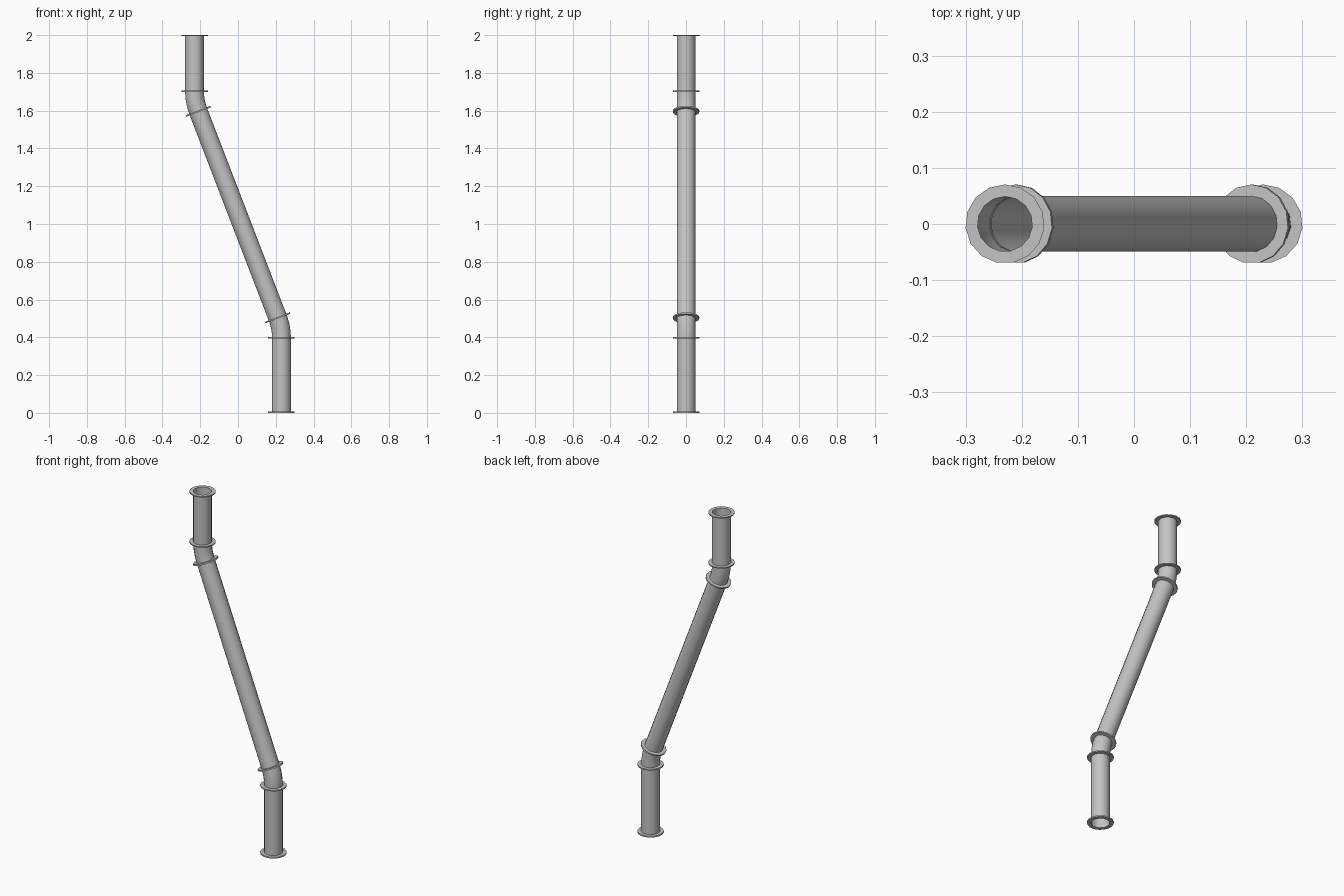
import bpy
import bmesh
import math
from mathutils import Vector

if "Cube" in bpy.data.objects:
    bpy.data.objects.remove(bpy.data.objects["Cube"], do_unlink=True)

SIDES = 15
PIPE_R, FLANGE_R, HOLE_R = 0.05, 0.0705, 0.049
OFFSET = 0.23            # sideways distance of the upright pipes
LOW, HIGH = 0.397, 1.703  # where the bends begin
TILT = math.radians(21)
BEND_R = 0.297

metal = bpy.data.materials.new("grey metal")
metal.use_nodes = True
metal.diffuse_color = (0.55, 0.55, 0.55, 1)
metal.node_tree.nodes["Principled BSDF"].inputs["Base Color"].default_value = (0.55, 0.55, 0.55, 1)


def ring(bm, centre, tilt, radius):
    """A ring of vertices, leaning by tilt towards -x."""
    side = Vector((math.cos(tilt), 0, math.sin(tilt)))
    verts = []
    for i in range(SIDES):
        a = math.pi / 2 + math.tau * i / SIDES
        verts.append(bm.verts.new(centre + side * math.cos(a) * radius
                                  + Vector((0, math.sin(a) * radius, 0))))
    return verts


def bridge(bm, a, b):
    for i in range(SIDES):
        j = (i + 1) % SIDES
        bm.faces.new((a[i], a[j], b[j], b[i]))


def finish(bm, name):
    mesh = bpy.data.meshes.new(name)
    bm.to_mesh(mesh)
    bm.free()
    mesh.materials.append(metal)
    obj = bpy.data.objects.new(name, mesh)
    bpy.context.collection.objects.link(obj)
    bpy.ops.object.select_all(action='DESELECT')
    obj.select_set(True)
    bpy.context.view_layer.objects.active = obj
    bpy.ops.object.shade_smooth_by_angle(angle=math.radians(35))


def pipe(name, stations):
    """Open tube through (centre, tilt) stations, listed upwards."""
    bm = bmesh.new()
    rings = [ring(bm, c, t, PIPE_R) for c, t in stations]
    for a, b in zip(rings, rings[1:]):
        bridge(bm, a, b)
    finish(bm, name)


def flange(name, centre, tilt, thick):
    """Flat collar with a hole, centred on the given point."""
    bm = bmesh.new()
    half = Vector((-math.sin(tilt), 0, math.cos(tilt))) * thick / 2
    loops = [ring(bm, centre + half * s, tilt, r)
             for s, r in ((-1, FLANGE_R), (1, FLANGE_R), (1, HOLE_R), (-1, HOLE_R))]
    for i in range(4):
        bridge(bm, loops[i], loops[(i + 1) % 4])
    finish(bm, name)


# Bend stations, the upper bend being the lower one turned half round
lower, upper = [], []
for k in range(7):
    t = TILT * k / 6
    dx, dz = BEND_R * (1 - math.cos(t)), BEND_R * math.sin(t)
    lower.append((Vector((OFFSET - dx, 0, LOW + dz)), t))
    upper.insert(0, (Vector((-OFFSET + dx, 0, HIGH - dz)), t))

# Pipes
pipe("lower_pipe", [(Vector((OFFSET, 0, 0)), 0), lower[0]])
pipe("lower_bend", lower)
pipe("sloping_pipe", [lower[-1], upper[0]])
pipe("upper_bend", upper)
pipe("upper_pipe", [upper[-1], (Vector((-OFFSET, 0, 2)), 0)])

# Flanges at the ends and joints
flange("bottom_flange", Vector((OFFSET, 0, 0.004)), 0, 0.008)
flange("lower_joint_flange", *lower[0], 0.007)
flange("lower_bend_flange", *lower[-1], 0.008)
flange("upper_bend_flange", *upper[0], 0.008)
flange("upper_joint_flange", *upper[-1], 0.006)
flange("top_flange", Vector((-OFFSET, 0, 1.997)), 0, 0.006)
